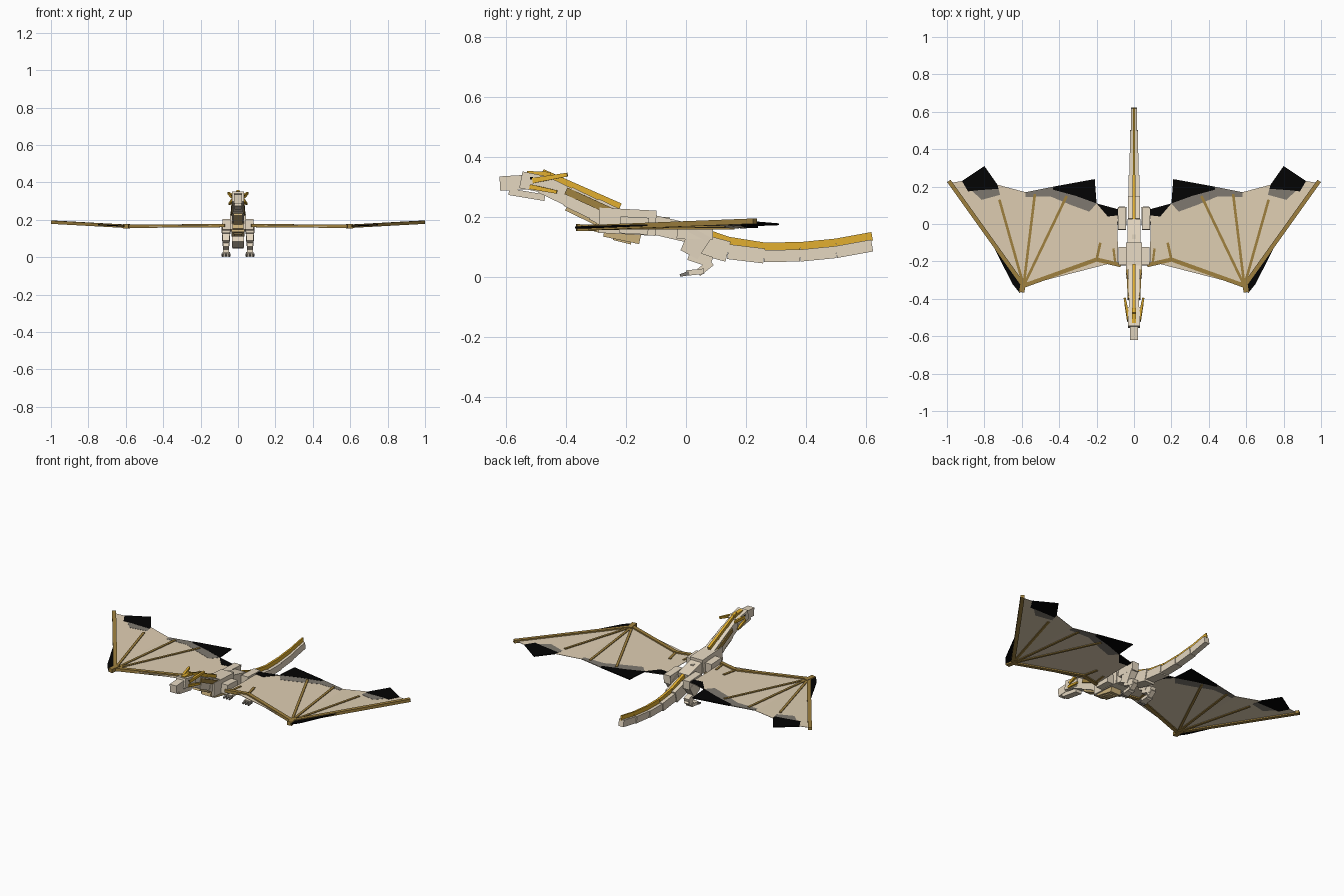
import bpy, bmesh
from mathutils import Vector

if "Cube" in bpy.data.objects:
    bpy.data.objects.remove(bpy.data.objects["Cube"])


def material(name, red, green, blue):
    mat = bpy.data.materials.new(name)
    mat.use_nodes = True
    colour = (red, green, blue, 1)
    mat.diffuse_color = colour
    mat.node_tree.nodes["Principled BSDF"].inputs["Base Color"].default_value = colour
    return mat


bone = material("bone", .78, .68, .53)
skin = material("wing skin", .74, .62, .45)
gold = material("gold", .76, .43, .03)
ochre = material("dark ochre", .35, .22, .05)
tan = material("tan", .6, .44, .2)
grey = material("shadow grey", .21, .19, .16)
black = material("black", .001, .001, .001)


def finish(name, bm, mat):
    bmesh.ops.recalc_face_normals(bm, faces=bm.faces)
    mesh = bpy.data.meshes.new(name)
    bm.to_mesh(mesh)
    bm.free()
    mesh.materials.append(mat)
    part = bpy.data.objects.new(name, mesh)
    bpy.context.collection.objects.link(part)


def bar(name, start, end, half_width, half_height, mat, taper=1):
    """Box running from start to end, with its far end scaled by taper."""
    start, end = Vector(start), Vector(end)
    along = end - start
    side = along.cross(Vector((0, 0, 1))).normalized()
    up = side.cross(along).normalized()
    bm = bmesh.new()
    bmesh.ops.create_cube(bm, size=2)
    for vert in bm.verts:
        across, forward, rise = vert.co
        scale = taper if forward > 0 else 1
        centre = end if forward > 0 else start
        vert.co = centre + scale * (side * across * half_width + up * rise * half_height)
    finish(name, bm, mat)


def spine(name, start, end, half_width, half_height, mat=bone):
    """Box on the centre line, its ends given as (y, z)."""
    bar(name, (0, *start), (0, *end), half_width, half_height, mat)


def chain(name, first, last, steps, height, width, depth, lift):
    """Row of body boxes following a height rule, each carrying a gold crest."""
    length = (last - first) / steps
    for i in range(steps):
        y = first + i * length
        start = Vector((y, height(y)))
        end = Vector((y + length, height(y + length)))
        spine(name + "_segment", start, end, width(y), depth(y))
        crest_start = start + Vector((0, depth(y) + lift))
        crest_end = end + Vector((0, depth(y + length) + lift))
        spine(name + "_crest", crest_start, crest_end, width(y) * .25, .014, gold)


# Head
spine("snout", (-.62, .312), (-.52, .318), .022, .024)
spine("lower_jaw", (-.59, .285), (-.47, .265), .02, .011)
spine("skull", (-.55, .325), (-.45, .305), .032, .028)
spine("brow", (-.53, .343), (-.45, .34), .012, .011, gold)

# Neck and tail
chain("neck", -.48, -.22, 3,
      height=lambda y: .08 - .48 * y,
      width=lambda y: .042 + .03 * y,
      depth=lambda y: .05 + .04 * y, lift=.006)
chain("tail", .02, .62, 5,
      height=lambda y: .07 + (.6 if y < .3 else .35) * (y - .3) ** 2,
      width=lambda y: .034 - .035 * y,
      depth=lambda y: max(.02, .036 - .08 * y), lift=.011)

# Torso
spine("chest", (-.29, .19), (-.1, .18), .042, .042)
spine("belly", (-.27, .165), (-.15, .14), .034, .03, tan)
spine("breast_keel", (-.24, .14), (-.18, .125), .022, .016, tan)
spine("breast_plate", (-.3, .18), (-.28, .175), .03, .028, tan)
spine("throat_plate", (-.4, .228), (-.28, .17), .024, .006, tan)
spine("abdomen", (-.13, .18), (.02, .145), .036, .032)
for i in range(5):
    y = -.27 + i * .045
    top = .18 - .15 * y
    spine("back_spike", (y, top), (y + .035, top), .01, .008)


# Wing points in plan, shared by the skin, the hems and the bones
root = Vector((.085, -.2))
shoulder = Vector((.07, -.22))
elbow = Vector((.2, -.19))
wrist = Vector((.59, -.33))
tip = Vector((.98, .22))
outer_start = Vector((.92, .23))
outer_corner = Vector((.8, .31))
outer_notch = Vector((.84, .18))
outer_end = Vector((.73, .21))
middle_notch = Vector((.58, .17))
inner_start = Vector((.43, .2))
inner_corner = Vector((.21, .24))
inner_notch = Vector((.31, .15))
inner_end = Vector((.2, .11))
root_end = Vector((.09, .08))
fingers = {
    "second_finger": Vector((.72, .13)),
    "third_finger": Vector((.53, .16)),
    "fourth_finger": Vector((.36, .15)),
}


def wing_height(x):
    """The wing sinks gently to the wrist, then rises to the tip."""
    return .165 + max((x - wrist.x) * .055, (wrist.x - x) * .008)


def patch(name, outline, mirror, thickness, mat):
    """Thin wing plate from a plan outline, folded at the wrist line."""
    bm = bmesh.new()
    bm.faces.new([bm.verts.new((*point, 0)) for point in outline])
    bmesh.ops.bisect_plane(bm, geom=bm.verts[:] + bm.edges[:] + bm.faces[:],
                           plane_co=(wrist.x, 0, 0), plane_no=(1, 0, 0))
    bmesh.ops.triangulate(bm, faces=bm.faces)
    extruded = bmesh.ops.extrude_face_region(bm, geom=bm.faces[:])["geom"]
    upper = {item for item in extruded if isinstance(item, bmesh.types.BMVert)}
    for vert in bm.verts:
        offset = thickness if vert in upper else -thickness
        vert.co.z = wing_height(vert.co.x) + offset
        vert.co.x *= mirror
    finish(name, bm, mat)


def wing_bone(name, start, end, mirror, radius):
    ends = [(mirror * p.x, p.y, wing_height(p.x)) for p in (start, end)]
    bar(name, *ends, radius, radius * .8, ochre)


def inward(point, amount):
    return point.lerp(wrist, amount)


for s in (1, -1):
    # Horns, eye and neck stripe
    bar("upper_horn", (s * .028, -.51, .322), (s * .05, -.395, .342), .008, .009, gold, .7)
    bar("lower_horn", (s * .03, -.52, .302), (s * .046, -.43, .284), .007, .008, gold, .7)
    bar("eye", (s * .032, -.52, .33), (s * .032, -.51, .33), .002, .004, black)
    bar("neck_stripe", (s * .03, -.4, .288), (s * .036, -.24, .215), .004, .012, ochre)

    # Shoulder and hind leg
    bar("shoulder", (s * .06, -.22, .175), (s * .06, -.125, .17), .024, .028, bone)
    x = s * .064
    knee, heel, toe = (x, .01, .075), (x, .085, .05), (x, .04, .014)
    bar("hip", (x, -.03, .155), (x, .09, .15), .022, .026, bone)
    bar("thigh", (x, .05, .15), knee, .023, .04, bone, .8)
    bar("shin", knee, heel, .017, .018, bone)
    bar("ankle", heel, toe, .015, .012, bone)
    bar("foot", (x, .06, .02), (x, 0, .014), .02, .009, bone)
    for spread in (-.018, 0, .018):
        bar("claw", (x + spread, .01, .014), (x + spread, -.02, .006), .006, .007, grey, .6)

    # Wing skin with a dark ragged hem
    patch("wing_skin", [root, wrist, tip, outer_start, outer_notch, outer_end,
                        middle_notch, inner_start, inner_end, root_end], s, .001, skin)
    patch("outer_hem_shade", [outer_end, inward(outer_end, .1), inward(outer_notch, .1),
                              outer_start, outer_notch], s, .002, grey)
    patch("inner_hem_shade", [inner_end, inner_start, middle_notch,
                              inward(middle_notch, .05), inward(inner_start, .1),
                              inward(inner_notch, .1), inward(inner_end, .1)],
          s, .002, grey)
    patch("outer_hem", [outer_start, outer_corner, outer_end, inward(outer_end, .04),
                        outer_notch, inward(outer_start, .1)], s, .003, black)
    patch("inner_hem", [inner_end, inner_corner, inner_start, inward(inner_start, .03),
                        inner_notch], s, .003, black)
    patch("root_hem", [inner_end, root_end, Vector((.04, .09)), Vector((.05, .05)),
                       Vector((.14, .04))], s, .003, black)
    patch("leading_hem", [wrist, Vector((.61, -.37)), Vector((.65, -.32)),
                          wrist.lerp(tip, .5)], s, .003, black)

    # Wing bones
    wing_bone("upper_arm", shoulder, elbow, s, .011)
    wing_bone("forearm", elbow, wrist, s, .011)
    wing_bone("wrist_joint", Vector((.6, -.365)), Vector((.59, -.3)), s, .014)
    wing_bone("leading_finger", wrist, Vector((.99, .23)), s, .011)
    for name, fingertip in fingers.items():
        wing_bone(name, wrist, fingertip, s, .007)
    wing_bone("elbow_spur", elbow, Vector((.18, -.1)), s, .007)
    wing_bone("shoulder_spur", Vector((.1, -.21)), Vector((.11, -.13)), s, .006)
